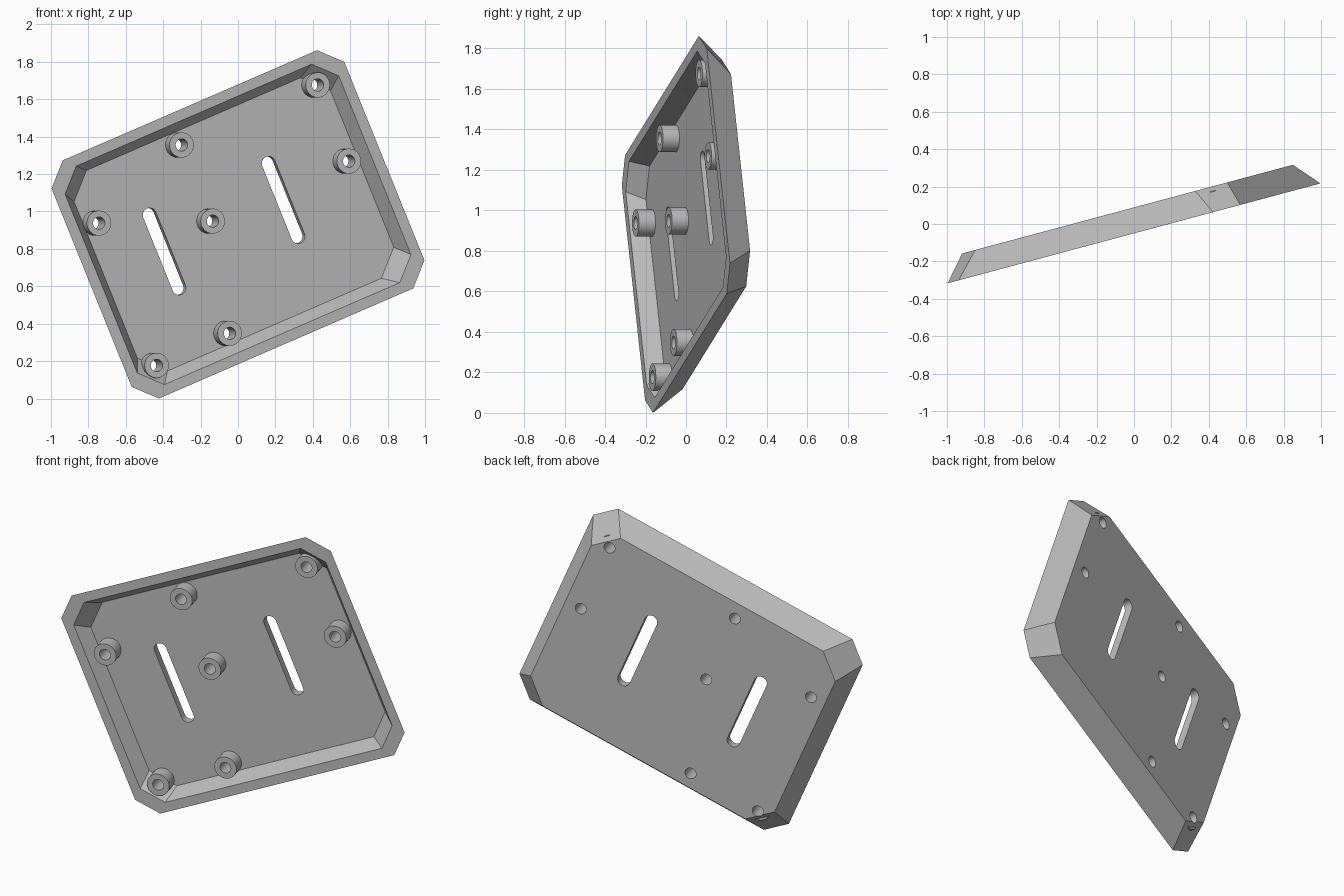
import bpy, bmesh, math
from mathutils import Matrix, Vector

cube = bpy.data.objects.get("Cube")
if cube:
    bpy.data.objects.remove(cube, do_unlink=True)

# Overall size, in the tray's own frame: z = 0 is the rim, the back is below it
HALF_W, HALF_H, CHAMFER = 0.878, 0.69, 0.115
DEPTH, FLOOR, BOSS_FOOT = 0.134, 0.084, 0.11
WALL = 0.057
BOSS_R, BORE_R, SLOT_R = 0.067, 0.033, 0.038
BOSSES = [(0.695, 0.517), (-0.124, 0.512), (0.697, 0.075), (-0.707, 0.303),
          (-0.122, 0.07), (-0.267, -0.52), (-0.706, -0.522)]
SLOTS_X, SLOT_Y = (-0.411, 0.303), (-0.196, 0.226)

# Placement: spun in its own plane, stood upright, then turned about z
PLACE = (Matrix.Translation((0, -0.05, 0.931))
         @ Matrix.Rotation(math.radians(15), 4, "Z")
         @ Matrix.Rotation(math.radians(90), 4, "X")
         @ Matrix.Rotation(math.radians(22.7), 4, "Z"))

grey = bpy.data.materials.new("plain_grey")
grey.use_nodes = True
COLOUR = (0.5, 0.5, 0.5, 1)
grey.diffuse_color = COLOUR
grey.node_tree.nodes["Principled BSDF"].inputs["Base Color"].default_value = COLOUR


def make_object(name, bm):
    bmesh.ops.recalc_face_normals(bm, faces=bm.faces)
    mesh = bpy.data.meshes.new(name)
    bm.to_mesh(mesh)
    bm.free()
    mesh.materials.append(grey)
    ob = bpy.data.objects.new(name, mesh)
    ob.matrix_world = PLACE
    bpy.context.collection.objects.link(ob)
    return ob


def loop(bm, points, z):
    return [bm.verts.new((x, y, z)) for x, y in points]


def bridge(bm, a, b):
    for i in range(len(a)):
        j = (i + 1) % len(a)
        bm.faces.new((a[i], a[j], b[j], b[i]))


def octagon(inset, grow=0.0):
    w, h, c = HALF_W - inset, HALF_H - inset, CHAMFER + grow
    return [(w, h - c), (w - c, h), (c - w, h), (-w, h - c),
            (-w, c - h), (c - w, -h), (w - c, -h), (w, c - h)]


def circle(x, y, r, n=32):
    return [(x + r * math.cos(math.tau * i / n), y + r * math.sin(math.tau * i / n))
            for i in range(n)]


def slot(x, y0, y1, r, n=12):
    top = [(x + r * math.cos(math.pi * i / n), y1 + r * math.sin(math.pi * i / n))
           for i in range(n + 1)]
    return top + [(2 * x - px, y0 + y1 - py) for px, py in top]


def smooth(ob):
    bpy.ops.object.select_all(action="DESELECT")
    bpy.context.view_layer.objects.active = ob
    ob.select_set(True)
    bpy.ops.object.shade_smooth_by_angle(angle=math.radians(20))


# Tray shell: tapered outside, tapered cavity, flat rim
bm = bmesh.new()
back = loop(bm, octagon(0.083, 0.02), -DEPTH)
rim_outer = loop(bm, octagon(0), 0)
rim_inner = loop(bm, octagon(WALL), 0)
floor = loop(bm, octagon(WALL + 0.052, 0.012), -FLOOR)
for a, b in ((back, rim_outer), (rim_outer, rim_inner), (rim_inner, floor)):
    bridge(bm, a, b)
bm.faces.new(back)
bm.faces.new(floor)
tray = make_object("tray", bm)

# Cutter for the two slots and the screw holes
bm = bmesh.new()
outlines = [slot(x, *SLOT_Y, SLOT_R) for x in SLOTS_X]
outlines += [circle(x, y, BORE_R) for x, y in BOSSES]
for points in outlines:
    low, high = loop(bm, points, -0.3), loop(bm, points, 0.1)
    bridge(bm, low, high)
    bm.faces.new(low)
    bm.faces.new(high)
cutter = make_object("hole_cutter", bm)
cutter.hide_render = True

cut = tray.modifiers.new("holes", "BOOLEAN")
cut.operation, cut.solver, cut.object = "DIFFERENCE", "EXACT", cutter
bpy.context.view_layer.objects.active = tray
bpy.ops.object.modifier_apply(modifier=cut.name)
bpy.data.objects.remove(cutter, do_unlink=True)
smooth(tray)

# Screw bosses: bored posts level with the rim
for number, (x, y) in enumerate(BOSSES, 1):
    bm = bmesh.new()
    rings = [loop(bm, circle(x, y, r), z) for r, z in
             ((BOSS_R, -BOSS_FOOT), (BOSS_R, 0), (BORE_R, 0), (BORE_R, -BOSS_FOOT))]
    for i in range(4):
        bridge(bm, rings[i], rings[(i + 1) % 4])
    smooth(make_object(f"screw_boss_{number}", bm))
